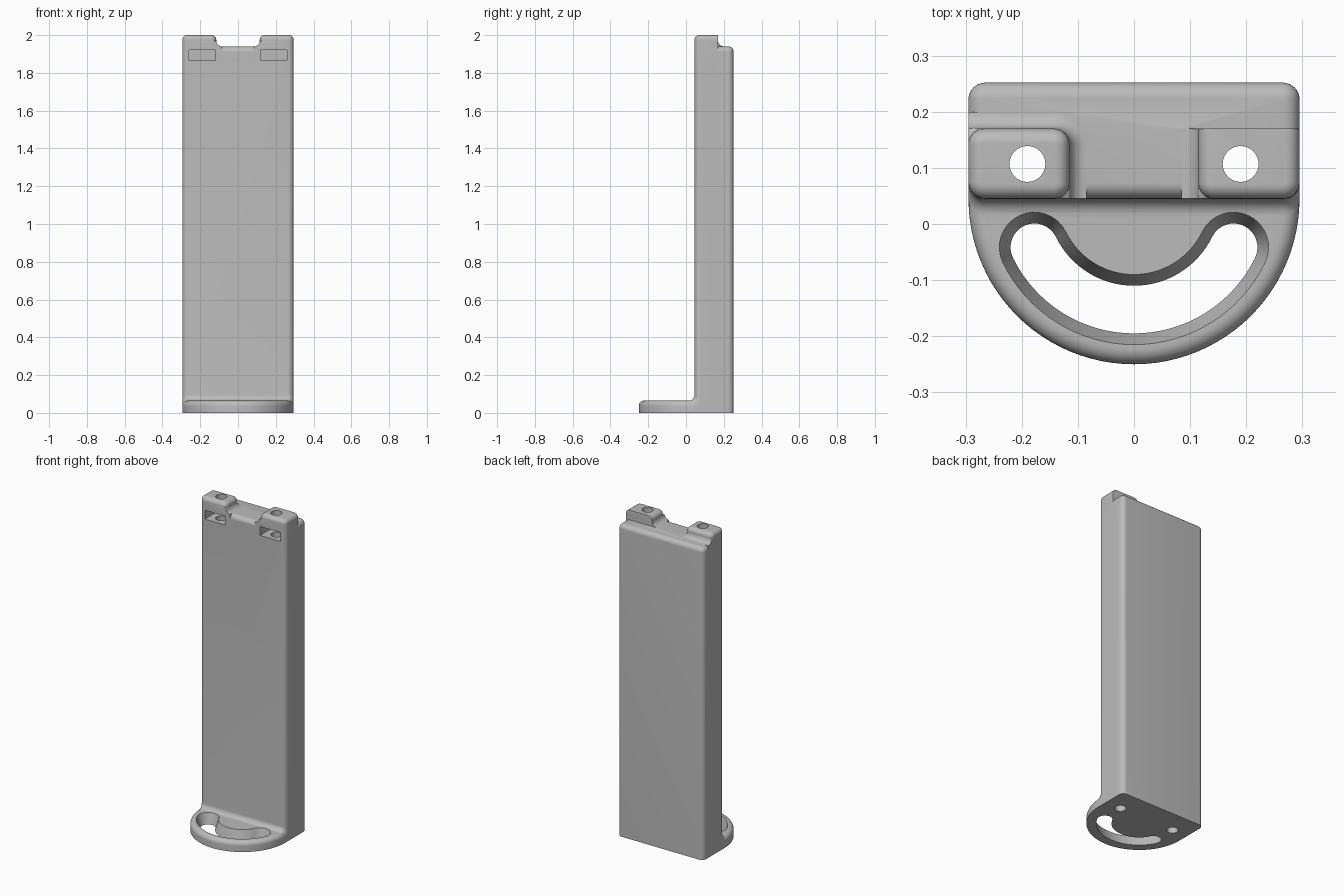
import bpy, bmesh
from math import sin, cos, pi, radians, hypot, atan2

cube = bpy.data.objects.get("Cube")
if cube:
    bpy.data.objects.remove(cube)

W, FRONT, BACK = 0.295, 0.045, 0.252      # half width, front and back of the column
TOP, TALL, FOOT = 1.94, 2.0, 0.065        # column top, tab top, foot thickness
R = 0.028                                 # edge rounding
STEPS = 8

grey = bpy.data.materials.new("plain grey")
grey.use_nodes = True
grey.diffuse_color = (0.5, 0.5, 0.5, 1)
grey.node_tree.nodes["Principled BSDF"].inputs["Base Color"].default_value = (0.5, 0.5, 0.5, 1)


def loft(name, loops):
    """Solid skinned through equal-length point loops, capped at both ends."""
    bm = bmesh.new()
    rings = [[bm.verts.new(p) for p in loop] for loop in loops]
    n = len(rings[0])
    for a, b in zip(rings, rings[1:]):
        for i in range(n):
            j = (i + 1) % n
            bm.faces.new((a[i], a[j], b[j], b[i]))
    bm.faces.new(rings[0])
    bm.faces.new(rings[-1])
    bmesh.ops.recalc_face_normals(bm, faces=bm.faces)
    mesh = bpy.data.meshes.new(name)
    bm.to_mesh(mesh)
    bm.free()
    mesh.materials.append(grey)
    obj = bpy.data.objects.new(name, mesh)
    bpy.context.collection.objects.link(obj)
    return obj


def rounded_top(z, r):
    """(inset, height) pairs of a quarter round ending at height z."""
    return [(-r * (1 - cos(t)), z - r + r * sin(t))
            for t in [i * pi / 2 / STEPS for i in range(STEPS + 1)]]


def rounded_rect(x0, x1, y0, y1, z, radii):
    """Corners run front-right, back-right, back-left, front-left."""
    corners = ((x1, y0, -1, 1), (x1, y1, -1, -1), (x0, y1, 1, -1), (x0, y0, 1, 1))
    points = []
    for k, ((x, y, sx, sy), r) in enumerate(zip(corners, radii)):
        for i in range(STEPS + 1):
            a = (k - 1 + i / STEPS) * pi / 2
            points.append((x + sx * r + r * cos(a), y + sy * r + r * sin(a), z))
    return points


def boolean(target, other, operation):
    mod = target.modifiers.new(operation.lower(), 'BOOLEAN')
    mod.operation, mod.solver, mod.object = operation, 'EXACT', other
    bpy.context.view_layer.objects.active = target
    bpy.ops.object.modifier_apply(modifier=mod.name)
    bpy.data.objects.remove(other)


# Upright column with rounded vertical and top edges
column = loft("column", [
    rounded_rect(-W - o, W + o, FRONT - o, BACK + o, z, [R + o + 0.002] * 4)
    for o, z in [(0, 0)] + rounded_top(TOP, R)])


# Half-round foot
def foot_outline(o, z):
    arc = [pi + i * pi / 48 for i in range(49)]
    r = W + o
    return ([(r * cos(a), FRONT + r * sin(a), z) for a in arc]
            + [(r, 0.15, z), (-r, 0.15, z)])


foot = loft("foot", [foot_outline(o, z) for o, z in [(0, 0)] + rounded_top(FOOT, R)])

# Cove between foot and column, dropping away with the rounded side edges
quarter = [i * pi / 2 / STEPS for i in range(STEPS + 1)]
ends = [(W - R + R * sin(t), R * (1 - cos(t))) for t in quarter]
stations = [(-x, d) for x, d in reversed(ends)] + ends
cove_r = 0.03
section = [(0.1, 0.03), (0.1, FOOT + cove_r)]
section += [(FRONT - cove_r * (1 - cos(t)), FOOT + cove_r * (1 - sin(t))) for t in quarter]
section += [(FRONT - cove_r, 0.03)]
cove = loft("foot_cove", [[(x, y + d, z - d) for y, z in section] for x, d in stations])


# Top tabs: flared base, rounded top; one has a plain square back
def tab(name, side, square_back):
    flare = [(cove_r * (1 - sin(t)), TOP + cove_r * (1 - cos(t))) for t in quarter]
    loops = []
    for o, z in [(cove_r, 1.88)] + flare + rounded_top(TALL, 0.025):
        tight = min(o, 0)
        back = 0 if square_back else o
        rear = 0.001 if square_back else R + o
        outer = 0.001 if o > 0 or square_back else R + o
        loop = rounded_rect(0.115 - o, W + tight, FRONT - tight, 0.17 + back, z,
                            [R + tight + 0.002, outer, rear, 0.001 if o > 0 else R + o])
        loops.append([(side * x, y, z) for x, y, z in loop])
    return loft(name, loops)


for part in (foot, cove, tab("left_tab", 1, True), tab("right_tab", -1, False)):
    boolean(column, part, 'UNION')

# Tapered kidney slot through the foot
mid, sweep = 0.1975, radians(26)


def kidney(half, z):
    points = []
    a0, a1 = pi + sweep, 2 * pi - sweep
    for i in range(33):
        a = a0 + (a1 - a0) * i / 32
        points.append(((mid + half) * cos(a), FRONT + (mid + half) * sin(a), z))
    for end, direction in ((a1, 1), (a0, -1)):
        cx, cy = mid * cos(end), FRONT + mid * sin(end)
        start = end if direction == 1 else end + pi
        for i in range(1, 16):
            a = start + pi * i / 16
            points.append((cx + half * cos(a), cy + half * sin(a), z))
        if direction == 1:
            for i in range(33):
                a = a1 + (a0 - a1) * i / 32
                points.append(((mid - half) * cos(a), FRONT + (mid - half) * sin(a), z))
    return points


slope = 0.02 / FOOT
slot = loft("slot_cutter", [kidney(0.0425 + slope * z, z) for z in (-0.02, 0.1)])
boolean(column, slot, 'DIFFERENCE')

# Vertical bolt holes and front nut pockets on both sides
for side in (-1, 1):
    hole = loft("hole_cutter", [
        [(side * 0.19 + 0.032 * cos(i * pi / 16), 0.107 + 0.032 * sin(i * pi / 16), z)
         for i in range(32)] for z in (-0.1, 2.1)])
    boolean(column, hole, 'DIFFERENCE')
    pocket = loft("pocket_cutter", [
        [(side * x, y, z) for x, z in ((0.12, 1.865), (0.26, 1.865), (0.26, 1.92), (0.12, 1.92))]
        for y in (0.0, 0.16)])
    boolean(column, pocket, 'DIFFERENCE')

# Smooth rounded edges, keep sharp ones
column.name = "bracket_body"
bpy.ops.object.select_all(action='DESELECT')
column.select_set(True)
bpy.context.view_layer.objects.active = column
bpy.ops.object.shade_smooth_by_angle(angle=radians(30))
